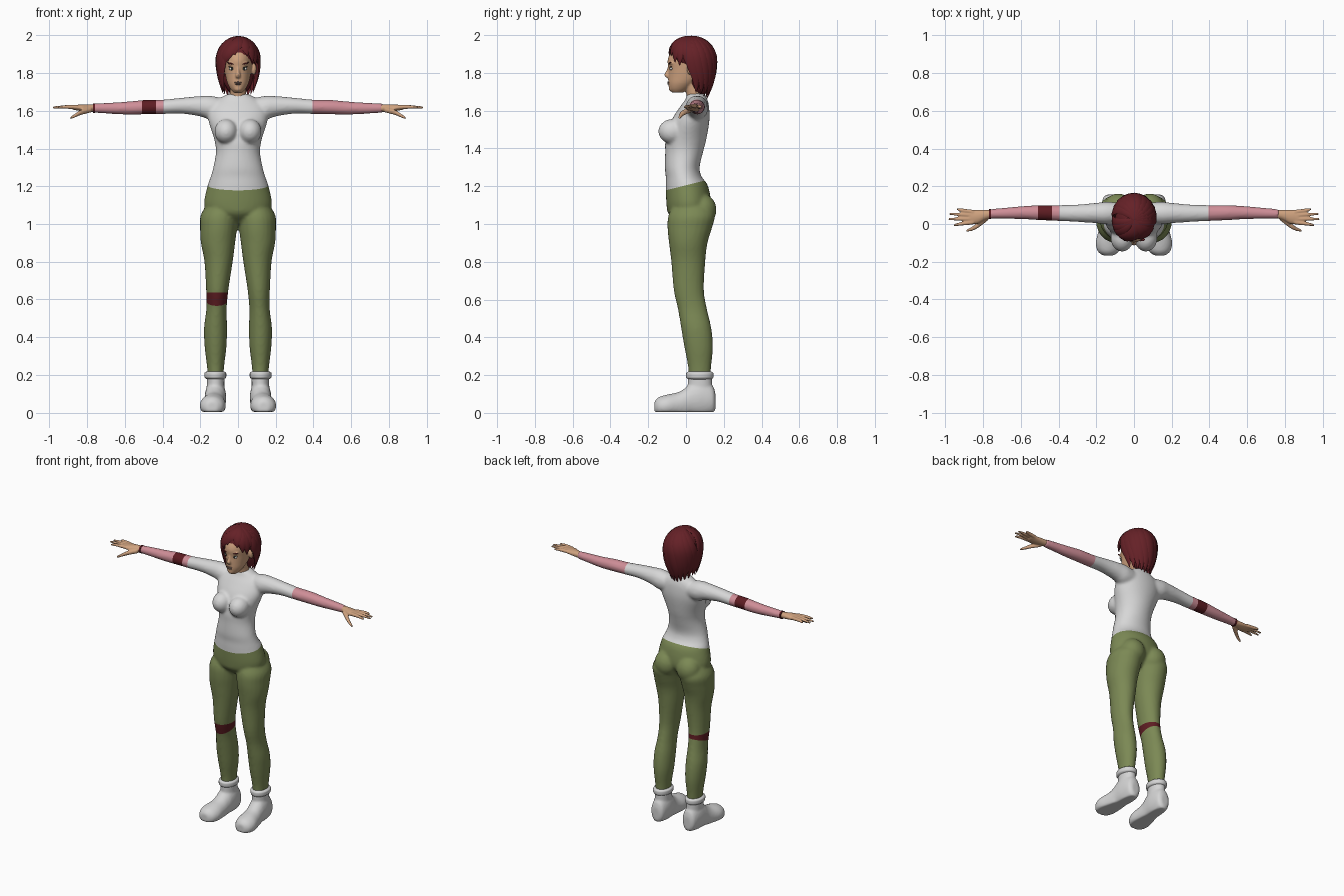
import bpy, bmesh, math
from mathutils import Vector, Matrix

cube = bpy.data.objects.get("Cube")
if cube:
    bpy.data.objects.remove(cube, do_unlink=True)


def material(name, *rgb):
    m = bpy.data.materials.new(name)
    m.use_nodes = True
    m.diffuse_color = (*rgb, 1)
    bsdf = next(n for n in m.node_tree.nodes if n.type == 'BSDF_PRINCIPLED')
    bsdf.inputs["Base Color"].default_value = (*rgb, 1)
    bsdf.inputs["Roughness"].default_value = 0.8
    return m


SHIRT = material("shirt white", 0.68, 0.68, 0.68)
PANTS = material("olive green", 0.2, 0.25, 0.09)
PINK = material("sleeve pink", 0.62, 0.27, 0.31)
BAND = material("band dark red", 0.11, 0.012, 0.016)
SKIN = material("skin", 0.62, 0.36, 0.21)
HAIR = material("hair red", 0.13, 0.015, 0.02)
SHOE = material("shoe white", 0.66, 0.66, 0.66)
EYE = material("eye white", 0.7, 0.68, 0.64)
IRIS = material("dark eye", 0.03, 0.035, 0.03)
LIP = material("lip brown", 0.24, 0.15, 0.12)


def dense(rows, k=4):
    """Smoothly interpolate between section rows."""
    out = []
    for i in range(len(rows) - 1):
        a, b = rows[max(i - 1, 0)], rows[i]
        c, d = rows[i + 1], rows[min(i + 2, len(rows) - 1)]
        for j in range(k):
            t = j / k
            out.append([0.5 * (2 * q + (r - p) * t + (2 * p - 5 * q + 4 * r - s) * t * t
                               + (3 * q - p - 3 * r + s) * t ** 3)
                        for p, q, r, s in zip(a, b, c, d)])
    return out + [list(rows[-1])]


def skin_rings(bm, rings):
    """Bridge rings of points into a closed tube."""
    vs = [[bm.verts.new(p) for p in ring] for ring in rings]
    n = len(vs[0])
    for a, b in zip(vs, vs[1:]):
        for i in range(n):
            bm.faces.new((a[i], a[(i + 1) % n], b[(i + 1) % n], b[i]))
    bm.faces.new(vs[0])
    bm.faces.new(vs[-1])


def loft(bm, axis, rows, side=1, n=24, floor=None):
    """Rows: position on axis, two centre coordinates, two radii."""
    rings = []
    for h, c1, c2, r1, r2 in dense(rows):
        ring = []
        for i in range(n):
            w = math.tau * i / n
            u, v = c1 + abs(r1) * math.cos(w), c2 + abs(r2) * math.sin(w)
            x, y, z = {'x': (h, u, v), 'y': (u, h, v), 'z': (u, v, h)}[axis]
            ring.append((x * side, y, z if floor is None else max(z, floor)))
        rings.append(ring)
    skin_rings(bm, rings)


def blob(bm, centre, radii, tilt=0):
    m = Matrix.Translation(centre) @ Matrix.Rotation(tilt, 4, 'Y') @ Matrix.Diagonal((*radii, 1))
    bmesh.ops.create_uvsphere(bm, u_segments=20, v_segments=12, radius=1, matrix=m)


def finish(bm, name, mats, voxel=None, cuts=(), rule=None, angle=60):
    bmesh.ops.recalc_face_normals(bm, faces=bm.faces)
    me = bpy.data.meshes.new(name)
    bm.to_mesh(me)
    bm.free()
    ob = bpy.data.objects.new(name, me)
    bpy.context.collection.objects.link(ob)
    if voxel:
        # Fuse overlapping volumes into one smooth skin
        r = ob.modifiers.new("fuse", 'REMESH')
        r.mode, r.voxel_size = 'VOXEL', voxel
        s = ob.modifiers.new("soften", 'SMOOTH')
        s.factor, s.iterations = 0.5, 5
        dg = bpy.context.evaluated_depsgraph_get()
        fused = bpy.data.meshes.new_from_object(ob.evaluated_get(dg))
        ob.modifiers.clear()
        ob.data = fused
        bpy.data.meshes.remove(me)
        me = fused
        me.name = name
    me.materials.clear()
    for m in mats:
        me.materials.append(m)
    if rule:
        b = bmesh.new()
        b.from_mesh(me)
        for co, no in cuts:
            bmesh.ops.bisect_plane(b, geom=b.verts[:] + b.edges[:] + b.faces[:],
                                   plane_co=co, plane_no=no)
        for f in b.faces:
            f.material_index = mats.index(rule(f.calc_center_median()))
        b.to_mesh(me)
        b.free()
    me.shade_smooth()
    me.set_sharp_from_angle(angle=math.radians(angle))
    return ob


# Clothed body: torso, arms and legs fused together
bm = bmesh.new()
loft(bm, 'z', [(1.0, 0, .02, .05, .05), (1.05, 0, .01, .14, .1), (1.1, 0, .015, .18, .118),
               (1.2, 0, .005, .162, .112), (1.25, 0, -.012, .145, .095), (1.3, 0, -.02, .131, .092),
               (1.38, 0, -.01, .117, .1), (1.45, 0, 0, .126, .108), (1.55, 0, .024, .157, .1),
               (1.62, 0, .045, .152, .077), (1.66, 0, .055, .11, .058), (1.69, 0, .053, .052, .047)], n=40)
for s in (1, -1):
    loft(bm, 'x', [(.06, .06, 1.61, .05, .05), (.14, .058, 1.615, .06, .064), (.2, .058, 1.624, .054, .054),
                   (.3, .057, 1.627, .046, .042), (.4, .058, 1.621, .042, .038), (.5, .06, 1.619, .04, .038),
                   (.6, .06, 1.614, .034, .034), (.77, .053, 1.614, .025, .024)], s)
    loft(bm, 'z', [(1.13, .085, .03, .06, .08), (1.05, .099, .03, .098, .122), (.98, .103, .02, .098, .118),
                   (.9, .106, .012, .091, .102), (.8, .103, .012, .075, .09), (.65, .11, .015, .059, .08),
                   (.55, .114, .034, .054, .077), (.45, .119, .054, .061, .08), (.35, .119, .067, .058, .076),
                   (.25, .119, .072, .046, .062), (.17, .119, .072, .04, .056)], s)
    blob(bm, (s * .063, -.072, 1.49), (.062, .075, .066))
    blob(bm, (s * .083, .085, 1.075), (.08, .077, .085))


def clothes(c):
    if abs(c.x) > .395:
        return BAND if -.51 < c.x < -.435 else PINK
    if c.z < 1.205 + .25 * c.y:
        return BAND if c.x < 0 and .58 + .3 * c.y < c.z < .637 else PANTS
    return SHIRT


body_cuts = [((x, 0, 0), (1, 0, 0)) for x in (.395, -.395, -.435, -.51)]
body_cuts += [((0, 0, 1.205), (0, -.25, 1)), ((0, 0, .58), (0, -.3, 1)), ((0, 0, .637), (0, 0, 1))]
finish(bm, "clothed_body", [SHIRT, PANTS, PINK, BAND], .009, body_cuts, clothes)

# Wrist cord on the right arm
bm = bmesh.new()
loft(bm, 'x', [(.757, .053, 1.614, .027, .026), (.768, .053, 1.614, .027, .026)], -1)
finish(bm, "wrist_cord", [BAND])

for s, label in ((1, "left"), (-1, "right")):
    # Hand with spread fingers
    bm = bmesh.new()
    loft(bm, 'x', [(.75, .053, 1.614, .021, .02), (.79, .048, 1.615, .027, .02),
                   (.83, .038, 1.616, .037, .018), (.875, .036, 1.618, .037, .012)], s)
    for y0, y1, tip in ((.064, .08, .94), (.046, .054, .978), (.027, .026, .984), (.009, -.006, .955)):
        loft(bm, 'x', [(.85, y0, 1.619, .011, .012), (.91, (y0 + y1) / 2, 1.621, .01, .01),
                       (tip, y1, 1.617, .006, .006)], s, 12)
    loft(bm, 'x', [(.775, .03, 1.606, .012, .014), (.83, -.008, 1.592, .015, .014),
                   (.86, -.026, 1.577, .011, .011), (.89, -.036, 1.561, .006, .007)], s, 12)
    finish(bm, label + "_hand", [SKIN], .0045)

    # Shoe with a flat sole and an ankle shaft
    bm = bmesh.new()
    loft(bm, 'y', [(.156, .118, .06, .022, .04), (.14, .118, .07, .045, .075), (.08, .119, .08, .056, .1),
                   (.03, .121, .072, .056, .09), (0, .124, .055, .056, .08), (-.04, .128, .043, .061, .067),
                   (-.1, .134, .037, .069, .06), (-.145, .136, .033, .056, .05),
                   (-.167, .137, .03, .028, .03)], s, 28, .004)
    loft(bm, 'z', [(.07, .119, .075, .05, .07), (.13, .119, .074, .047, .066), (.195, .119, .073, .047, .064)], s)
    finish(bm, label + "_shoe", [SHOE], .007)

    # Rolled sock cuff
    bm = bmesh.new()
    loft(bm, 'z', [(.178, .12, .073, .046, .062), (.186, .12, .073, .056, .071), (.2, .12, .073, .058, .073),
                   (.212, .12, .073, .056, .071), (.219, .12, .073, .044, .06)], s)
    finish(bm, label + "_sock_cuff", [SHOE])

# Head with neck, nose and ears
bm = bmesh.new()
loft(bm, 'z', [(1.695, 0, -.045, .022, .028), (1.715, 0, -.036, .04, .052), (1.745, 0, -.02, .056, .074),
               (1.78, 0, 0, .065, .094), (1.82, 0, .01, .071, .103), (1.87, 0, .02, .076, .117),
               (1.92, 0, .03, .07, .103), (1.96, 0, .035, .045, .06)], n=32)
loft(bm, 'z', [(1.64, 0, .055, .05, .048), (1.69, 0, .044, .043, .043), (1.77, 0, .03, .046, .05)])
loft(bm, 'z', [(1.84, 0, -.085, .007, .01), (1.81, 0, -.092, .009, .013), (1.788, 0, -.1, .014, .016),
               (1.774, 0, -.092, .012, .012)], n=12)
for s in (1, -1):
    blob(bm, (s * .084, .022, 1.822), (.014, .018, .033))
    blob(bm, (s * .033, -.078, 1.848), (.024, .012, .007), s * -.25)
blob(bm, (0, -.078, 1.718), (.022, .014, .016))
finish(bm, "head", [SKIN], .005)

# Facial features
for s, label in ((1, "left"), (-1, "right")):
    for part, mat, centre, radii, tilt in (
            ("eye", EYE, (.033, -.078, 1.822), (.015, .008, .008), -.15),
            ("iris", IRIS, (.032, -.083, 1.822), (.006, .005, .0065), 0),
            ("upper_lid", IRIS, (.034, -.0805, 1.83), (.017, .007, .0025), -.2),
            ("eyebrow", HAIR, (.036, -.083, 1.85), (.023, .0085, .004), -.3)):
        bm = bmesh.new()
        blob(bm, (s * centre[0], *centre[1:]), radii, s * tilt)
        finish(bm, label + "_" + part, [mat])
bm = bmesh.new()
blob(bm, (0, -.091, 1.75), (.02, .008, .0045))
blob(bm, (0, -.09, 1.742), (.016, .009, .005))
finish(bm, "lips", [LIP])

# Hair: inner mass covered by tapered locks flowing from the crown
CENTRE, RADII = Vector((0, .028, 1.87)), Vector((.106, .123, .12))


def lock(bm, a0, a1, end, width, thick=.013, steps=14):
    arc, drop = .19, max(CENTRE.z - end, 0)
    top = math.acos(min(max((end - CENTRE.z) / RADII.z, 0), 1))
    pts = []
    for i in range(steps + 1):
        t = i / steps
        d = t * (arc * top / (math.pi / 2) + drop)
        phi = min(d / arc, 1) * math.pi / 2
        fall = max(d - arc, 0)
        a = math.radians(a0 + (a1 - a0) * min(1.3 * t, 1))
        k = math.sin(phi) * (1 - .3 * (fall / .2) ** 2)
        pts.append(CENTRE + Vector((RADII.x * k * math.sin(a), -RADII.y * k * math.cos(a),
                                    RADII.z * math.cos(phi) - fall)))
    rings = []
    for i, p in enumerate(pts):
        along = (pts[min(i + 1, steps)] - pts[max(i - 1, 0)]).normalized()
        out = p - CENTRE
        out.z = max(out.z, 0)
        across = along.cross(out).normalized()
        out = across.cross(along).normalized()
        taper = max(math.sin(math.pi * (.15 + .85 * (i / steps) ** 1.4)), .06)
        rings.append([p + across * width * taper * math.cos(w) + out * thick * taper * math.sin(w)
                      for w in (math.tau * j / 8 for j in range(8))])
    skin_rings(bm, rings)


bm = bmesh.new()
blob(bm, (0, .035, 1.9), (.1, .117, .09))
blob(bm, (0, .078, 1.805), (.083, .068, .125))
for a in range(105, 260, 17):
    centred = 1 - abs(a - 180) / 80
    lock(bm, a - 35, a, 1.7 - .045 * centred, .04, .015)
for a, end in ((60, 1.84), (78, 1.845), (-62, 1.7), (-78, 1.69), (-92, 1.7)):
    lock(bm, a - 30 if a > 0 else a + 30, a, end, .034)
for a0, a1, end in ((25, -48, 1.81), (25, -30, 1.865), (25, -10, 1.895), (25, 28, 1.89), (30, 46, 1.855)):
    lock(bm, a0, a1, end, .034)
finish(bm, "hair", [HAIR], angle=45)
